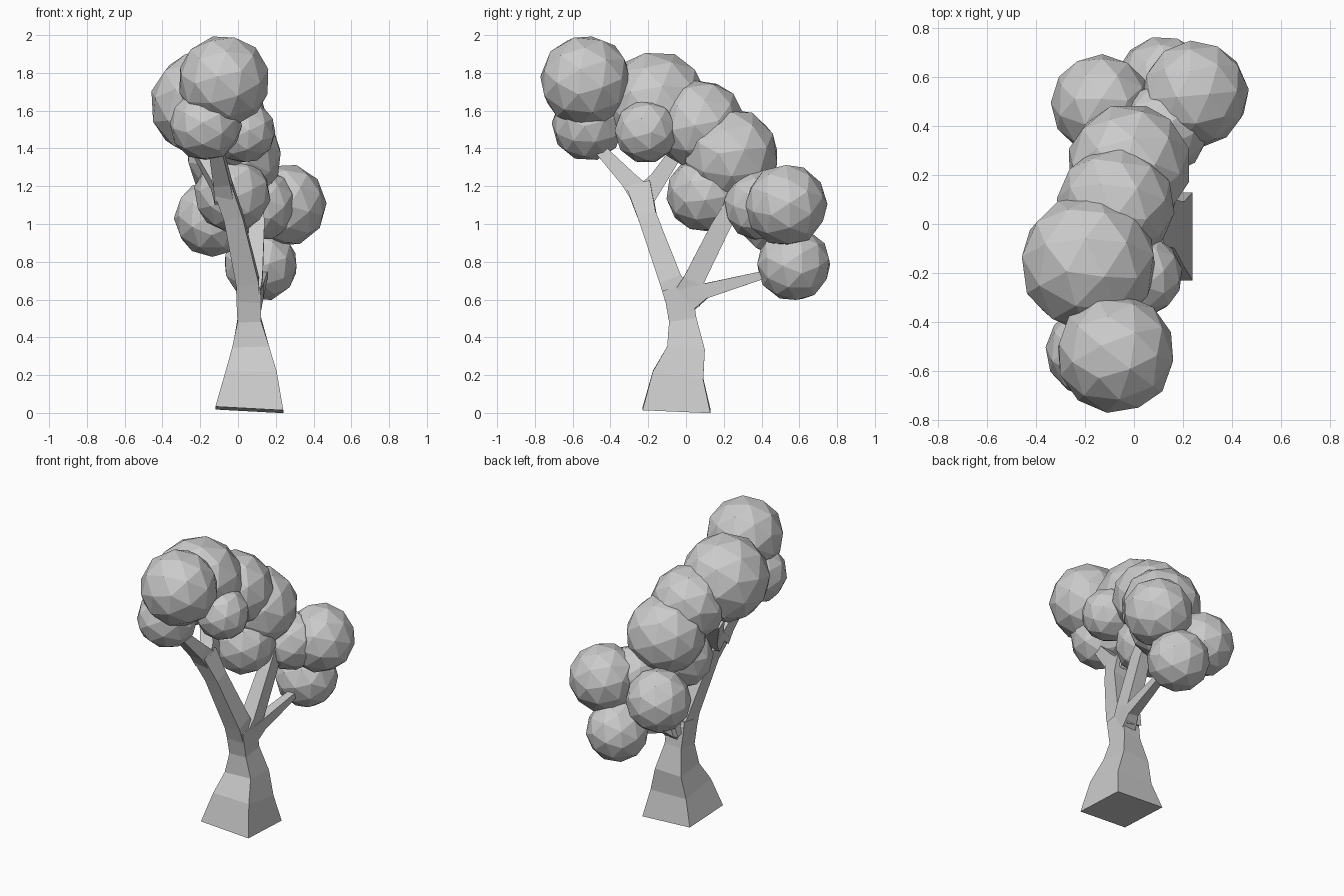
import bpy, bmesh, random
from mathutils import Vector, Euler

random.seed(4)
cube = bpy.data.objects.get("Cube")
if cube:
    bpy.data.objects.remove(cube)

grey = bpy.data.materials.new("plain_grey")
grey.use_nodes = True
grey.diffuse_color = (0.6, 0.6, 0.6, 1)
grey.node_tree.nodes["Principled BSDF"].inputs["Base Color"].default_value = (0.6, 0.6, 0.6, 1)


def finish(name, bm):
    bmesh.ops.recalc_face_normals(bm, faces=bm.faces)
    mesh = bpy.data.meshes.new(name)
    bm.to_mesh(mesh)
    bm.free()
    mesh.materials.append(grey)
    obj = bpy.data.objects.new(name, mesh)
    bpy.context.collection.objects.link(obj)


def limb(name, stations):
    """Four-sided tapering limb; station = x, y, z, half width, half depth."""
    bm = bmesh.new()
    centres = [Vector(s[:3]) for s in stations]
    rings = []
    for i, s in enumerate(stations):
        tangent = (centres[min(i + 1, len(centres) - 1)] - centres[max(i - 1, 0)]).normalized()
        side = Vector((1, 0, 0))
        side = (side - tangent * side.dot(tangent)).normalized()
        depth = tangent.cross(side)
        rings.append([bm.verts.new(centres[i] + side * a * s[3] + depth * b * s[4])
                      for a, b in ((-1, -1), (1, -1), (1, 1), (-1, 1))])
    for low, high in zip(rings, rings[1:]):
        for k in range(4):
            n = (k + 1) % 4
            bm.faces.new((low[k], low[n], high[n], high[k]))
    bm.faces.new(rings[0])
    bm.faces.new(rings[-1])
    finish(name, bm)


def foliage(name, x, y, z, radius):
    """Faceted leaf ball, turned at random."""
    bm = bmesh.new()
    bmesh.ops.create_icosphere(bm, subdivisions=2, radius=radius)
    turn = Euler([random.uniform(0, 3) for _ in range(3)]).to_matrix()
    bmesh.ops.rotate(bm, verts=bm.verts, matrix=turn)
    bmesh.ops.translate(bm, verts=bm.verts, vec=(x, y, z))
    finish(name, bm)


# Trunk, running on into the long front bough
limb("trunk", [(.06, -.05, .016, .18, .18), (.07, -.042, .2, .135, .135),
               (.067, 0, .34, .098, .1), (.06, -.017, .49, .063, .073),
               (.055, -.045, .66, .065, .075)])
limb("front_bough", [(.055, -.03, .6, .062, .08), (.05, -.08, .7, .06, .06),
                     (-.025, -.205, 1.04, .05, .05), (-.08, -.25, 1.2, .05, .065)])
limb("front_fork", [(-.075, -.24, 1.16, .05, .06), (-.085, -.3, 1.23, .045, .045),
                    (-.12, -.46, 1.4, .035, .03)])
limb("crown_fork", [(-.075, -.22, 1.15, .05, .06), (-.1, -.16, 1.22, .045, .045),
                    (-.2, -.05, 1.38, .035, .035)])

# Rear boughs
limb("rear_bough", [(.06, 0, .6, .055, .08), (.08, .04, .7, .05, .055),
                    (.1, .18, .98, .04, .05), (.1, .27, 1.14, .035, .04)])
limb("low_bough", [(.07, -.01, .59, .05, .07), (.1, .1, .645, .035, .04),
                   (.13, .39, .725, .025, .022), (.13, .5, .755, .02, .02)])

# Leaf balls from front to back
for name, *ball in (
        ("top_front", -.075, -.53, 1.757, .245),
        ("lower_front", -.17, -.52, 1.525, .192),
        ("crown", -.185, -.16, 1.635, .283),
        ("left_small", .03, -.21, 1.49, .17),
        ("middle", -.075, .075, 1.525, .242),
        ("under_middle", -.03, .1, 1.16, .205),
        ("rear_upper", -.02, .24, 1.36, .255),
        ("rear_centre", .12, .39, 1.1, .19),
        ("rear_right", -.135, .49, 1.03, .205),
        ("rear_left", .25, .53, 1.1, .22),
        ("rear_low", .12, .57, .787, .198)):
    foliage("foliage_" + name, *ball)
